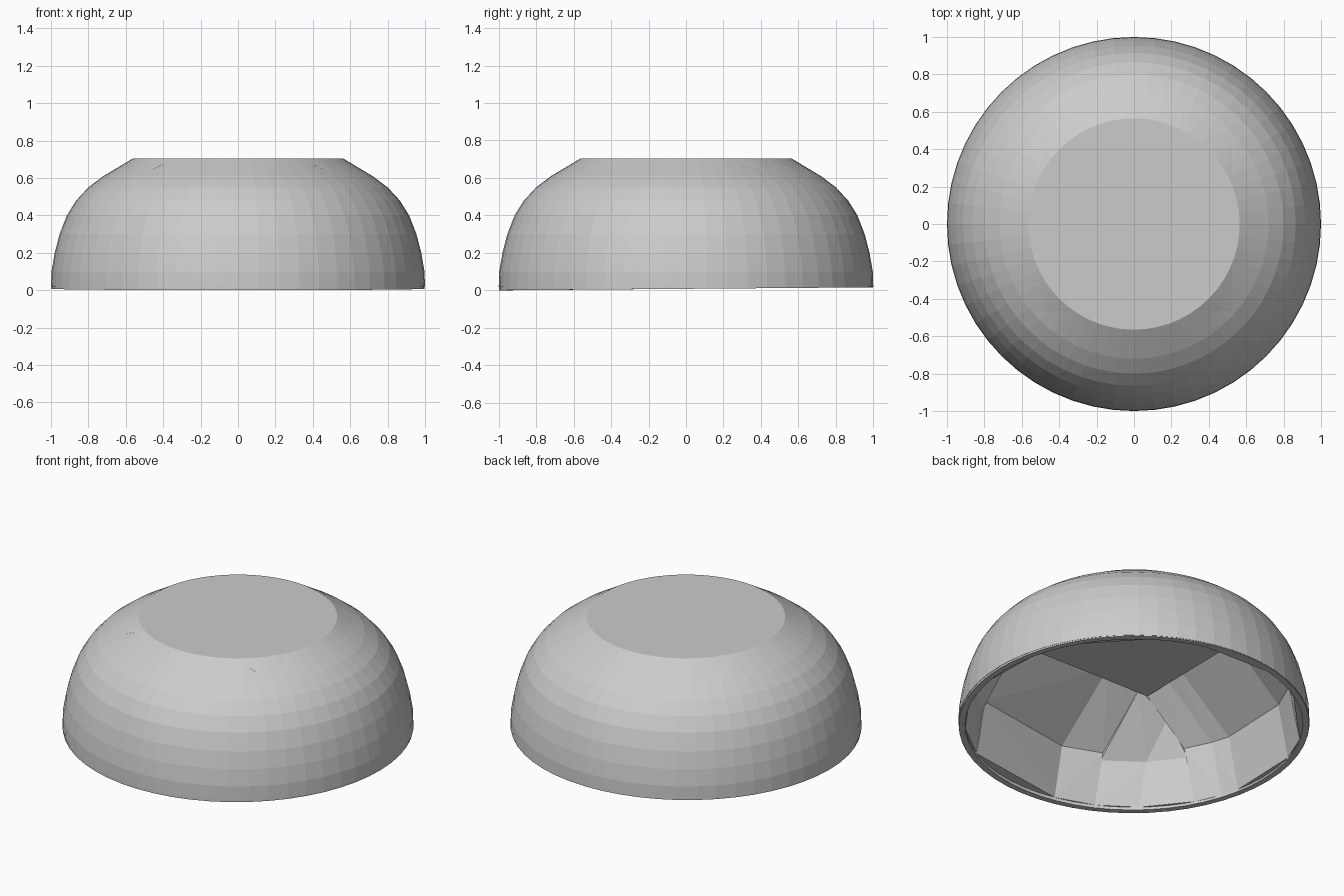
import bpy, bmesh, math
from mathutils import Vector

if "Cube" in bpy.data.objects:
    bpy.data.objects.remove(bpy.data.objects["Cube"])

SEG = 56
# Bowl wall cross-section (radius, height): outer rim to crown, crown underside to inner rim
OUTER = [(1.0, .02), (.997, .1), (.98, .2), (.954, .3), (.915, .4), (.865, .48),
         (.80, .55), (.72, .61), (.64, .655), (.565, .703), (0, .703)]
INNER = [(0, .66), (.54, .66), (.69, .575), (.77, .515), (.83, .45), (.88, .375),
         (.925, .27), (.95, .16), (.963, .02)]


def shell():
    """Full hollow dome as a lathed mesh."""
    bm = bmesh.new()
    rings = []
    for r, z in OUTER + INNER:
        if r == 0:
            rings.append([bm.verts.new((0, 0, z))] * SEG)
        else:
            rings.append([bm.verts.new((r * math.cos(a), r * math.sin(a), z))
                          for a in (2 * math.pi * i / SEG for i in range(SEG))])
    for a, b in zip(rings, rings[1:] + rings[:1]):
        for i in range(SEG):
            j = (i + 1) % SEG
            vs = list(dict.fromkeys([a[i], a[j], b[j], b[i]]))
            if len(vs) > 2:
                bm.faces.new(vs)
    return bm


def panel(target, lo, hi):
    """Cut one box out of the shell and add its convex block to target."""
    bm = shell()
    for axis in range(3):
        for val, sign in ((lo[axis], -1), (hi[axis], 1)):
            if abs(val) > 1.5:
                continue
            co, no = Vector(), Vector()
            co[axis], no[axis] = val, sign
            bmesh.ops.bisect_plane(bm, geom=bm.verts[:] + bm.edges[:] + bm.faces[:],
                                   plane_co=co, plane_no=no, clear_outer=True)
    pts = [v.co.copy() for v in bm.verts]
    bm.free()
    if len(pts) < 4:
        return
    new = [target.verts.new(p) for p in pts]
    hull = bmesh.ops.convex_hull(target, input=new)
    junk = set(hull["geom_interior"]) | set(hull["geom_unused"])
    junk = [g for g in junk if isinstance(g, bmesh.types.BMVert)]
    bmesh.ops.delete(target, geom=junk, context='VERTS')


def panels(name, xs, ys, zs):
    """Object made of a grid of wall blocks between the cut positions."""
    bm = bmesh.new()
    for x0, x1 in zip(xs, xs[1:]):
        for y0, y1 in zip(ys, ys[1:]):
            for z0, z1 in zip(zs, zs[1:]):
                panel(bm, (x0, y0, z0), (x1, y1, z1))
    bmesh.ops.recalc_face_normals(bm, faces=bm.faces[:])
    me = bpy.data.meshes.new(name)
    bm.to_mesh(me)
    bm.free()
    bpy.context.collection.objects.link(bpy.data.objects.new(name, me))


E = 2  # open end
# Crown plate
panels("crown_plate", [-.49, .525], [-.465, .44], [-E, E])
# Front wall
panels("front_wall", [-.43, -.2, .46], [-E, -.465], [-E, .33, E])
panels("front_left_corner", [-E, -.64, -.43], [-E, -.465], [-E, .29, E])
panels("front_right_corner", [.46, .69, E], [-E, -.465], [-E, .285, E])
# Side walls
panels("left_wall", [-E, -.49], [-.465, -.31, -.2, .26, .46], [-E, .34, E])
panels("right_wall", [.525, E], [-.465, -.2, .26, .45], [-E, .345, E])
# Back wall
panels("back_wall", [-.49, -.34, -.22, .27, .525], [.44, E], [-E, .34, E])
panels("back_left_corner", [-E, -.49], [.46, E], [-E, .29, E])
panels("back_right_corner", [.525, E], [.45, E], [-E, .285, E])
# Thin rim lip that touches the ground at the front
panels_rim = bmesh.new()
rim = [[panels_rim.verts.new((r * math.cos(a), r * math.sin(a),
                              z if z else .008 + .008 * math.sin(a)))
        for a in (2 * math.pi * i / SEG for i in range(SEG))]
       for r, z in ((.998, .03), (.998, 0), (.962, 0), (.962, .03))]
for a, b in zip(rim, rim[1:]):
    for i in range(SEG):
        j = (i + 1) % SEG
        panels_rim.faces.new((a[i], b[i], b[j], a[j]))
me = bpy.data.meshes.new("rim_lip")
panels_rim.to_mesh(me)
panels_rim.free()
bpy.context.collection.objects.link(bpy.data.objects.new("rim_lip", me))
